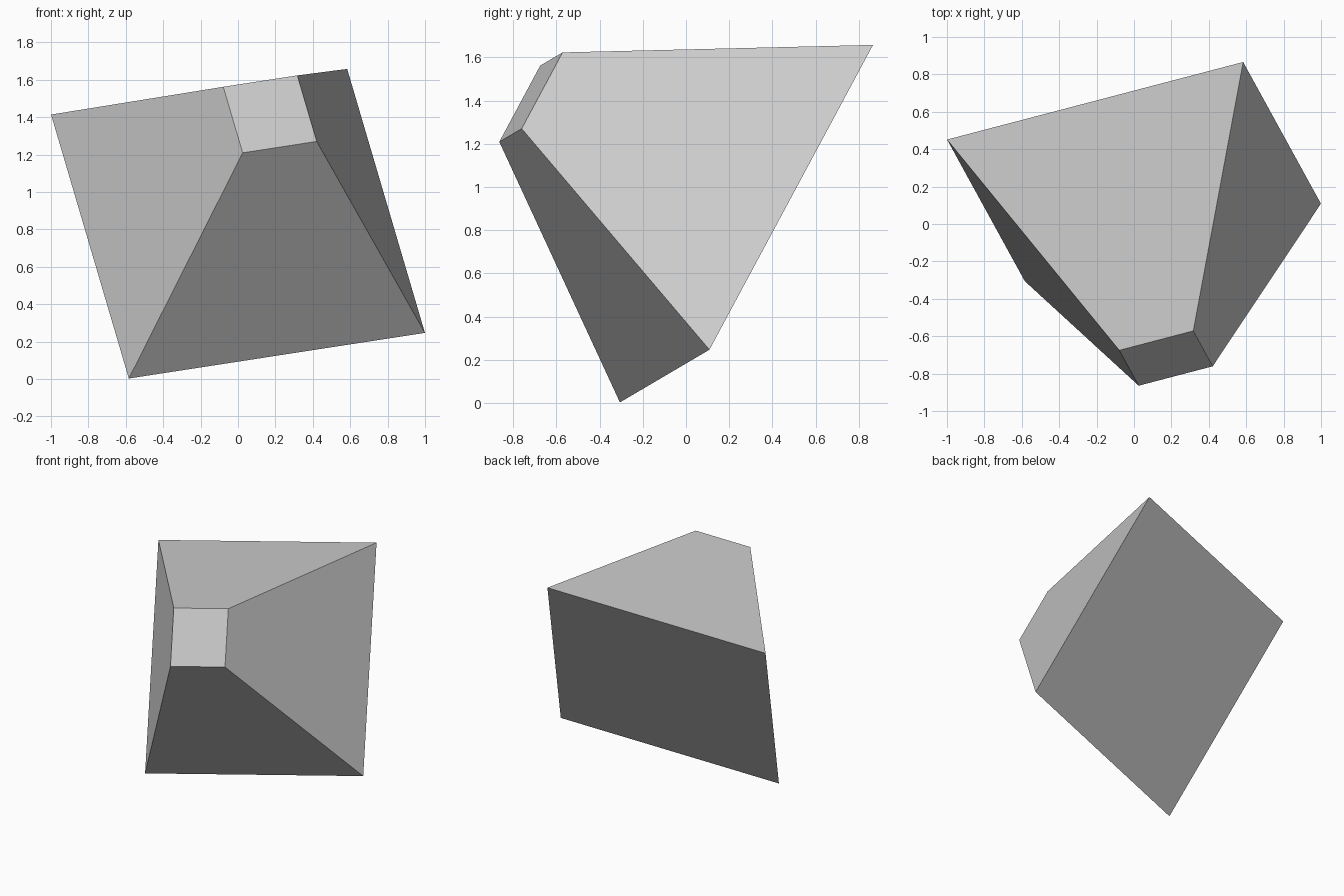
import bpy
from mathutils import Matrix, Vector

cube = bpy.data.objects.get("Cube")
if cube:
    bpy.data.objects.remove(cube, do_unlink=True)

# Plain grey material
grey = bpy.data.materials.new("light_grey")
grey.use_nodes = True
colour = (0.6, 0.6, 0.6, 1.0)
grey.diffuse_color = colour
grey.node_tree.nodes["Principled BSDF"].inputs["Base Color"].default_value = colour

# Tilted frame: axis runs from the big square base to the small square cap,
# diagonal points at one base corner
base_centre = Vector((0.0, 0.28, 0.83))
cap_centre = Vector((0.171, -0.718, 1.416))
axis = cap_centre - base_centre
height = axis.length
axis.normalize()
diagonal = Vector((1.0, -0.17, -0.585))
diagonal = (diagonal - axis * diagonal.dot(axis)).normalized()
side = axis.cross(diagonal)
frame = Matrix((diagonal, side, axis)).transposed().to_4x4()
frame.translation = (base_centre + cap_centre) / 2

# Truncated square pyramid
base_radius = 1.17
bpy.ops.mesh.primitive_cone_add(vertices=4, radius1=base_radius,
                                radius2=base_radius / 4, depth=height)
block = bpy.context.object
block.name = "truncated_pyramid"
block.data.transform(frame)
block.data.materials.append(grey)
bpy.ops.object.shade_flat()
